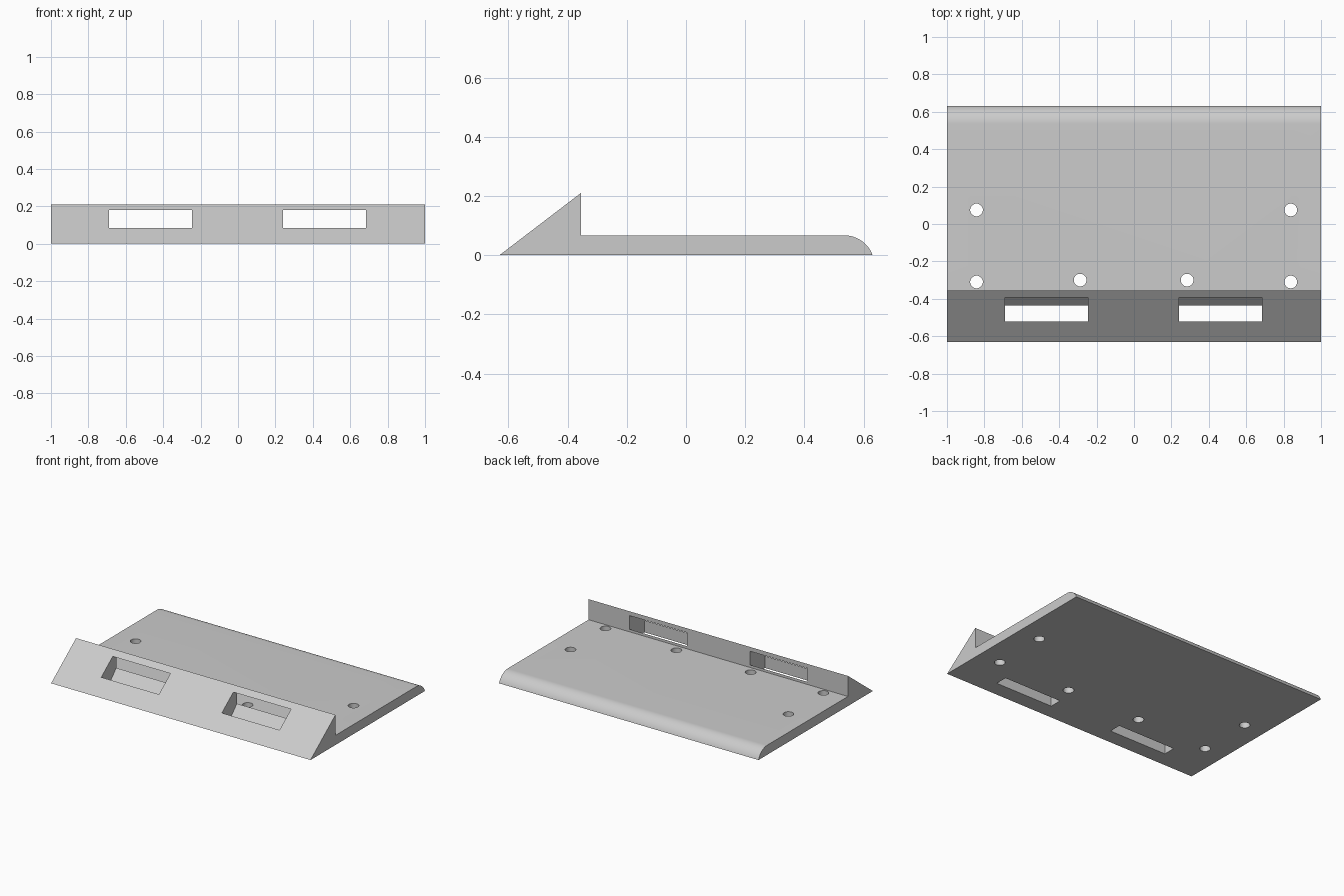
import bpy
import bmesh
import math
from mathutils import Matrix

cube = bpy.data.objects.get("Cube")
if cube:
    bpy.data.objects.remove(cube, do_unlink=True)

grey = bpy.data.materials.new("light grey")
grey.use_nodes = True
colour = (0.6, 0.6, 0.6, 1)
grey.diffuse_color = colour
grey.node_tree.nodes["Principled BSDF"].inputs["Base Color"].default_value = colour


def add_prism(bm, profile, x0, x1):
    """Extrude a (y, z) profile along x."""
    face = bm.faces.new([bm.verts.new((x0, y, z)) for y, z in profile])
    result = bmesh.ops.extrude_face_region(bm, geom=[face])
    verts = [v for v in result["geom"] if isinstance(v, bmesh.types.BMVert)]
    bmesh.ops.translate(bm, verts=verts, vec=(x1 - x0, 0, 0))


def make_object(bm, name):
    bmesh.ops.recalc_face_normals(bm, faces=bm.faces[:])
    mesh = bpy.data.meshes.new(name)
    bm.to_mesh(mesh)
    bm.free()
    mesh.materials.append(grey)
    obj = bpy.data.objects.new(name, mesh)
    bpy.context.collection.objects.link(obj)
    return obj


# Plate with a front wedge and a rounded rear edge
front, wall, rear = -0.63, -0.355, 0.63
plate_top, wedge_top = 0.067, 0.21
arc_y, radius = 0.535, 0.101
arc_z = plate_top - radius
end = math.asin(-arc_z / radius)
steps = 16
profile = [(front, 0)]
for i in range(steps + 1):
    a = end + (math.pi / 2 - end) * i / steps
    profile.append((arc_y + radius * math.cos(a), arc_z + radius * math.sin(a)))
profile[1] = (rear, 0)
profile += [(wall, plate_top), (wall, wedge_top)]
bm = bmesh.new()
add_prism(bm, profile, -1, 1)
plate = make_object(bm, "wedge_plate")

# Strap slots: open to the slope, the underside and the back of the wedge
bm = bmesh.new()
slot = [(-0.521, -0.05), (-0.436, -0.05), (-0.436, 0), (wall, 0.085),
        (-0.3, 0.085), (-0.3, 0.18), (-0.521, 0.18)]
for x0, x1 in ((-0.69, -0.245), (0.24, 0.685)):
    add_prism(bm, slot, x0, x1)

# Round screw holes
for x, y in ((0.84, 0.075), (0.84, -0.31), (0.286, -0.30)):
    for side in (-1, 1):
        bmesh.ops.create_cone(bm, cap_ends=True, segments=32, radius1=0.034,
                              radius2=0.034, depth=0.3,
                              matrix=Matrix.Translation((side * x - 0.002, y, 0)))
cutter = make_object(bm, "slot_and_hole_cutter")
cutter.hide_render = True

# Cut the openings and smooth the curved faces
cut = plate.modifiers.new("openings", "BOOLEAN")
cut.operation = "DIFFERENCE"
cut.solver = "EXACT"
cut.object = cutter
bpy.ops.object.select_all(action="DESELECT")
plate.select_set(True)
bpy.context.view_layer.objects.active = plate
bpy.ops.object.modifier_apply(modifier=cut.name)
bpy.data.objects.remove(cutter, do_unlink=True)
bpy.ops.object.shade_smooth_by_angle(angle=math.radians(30))
